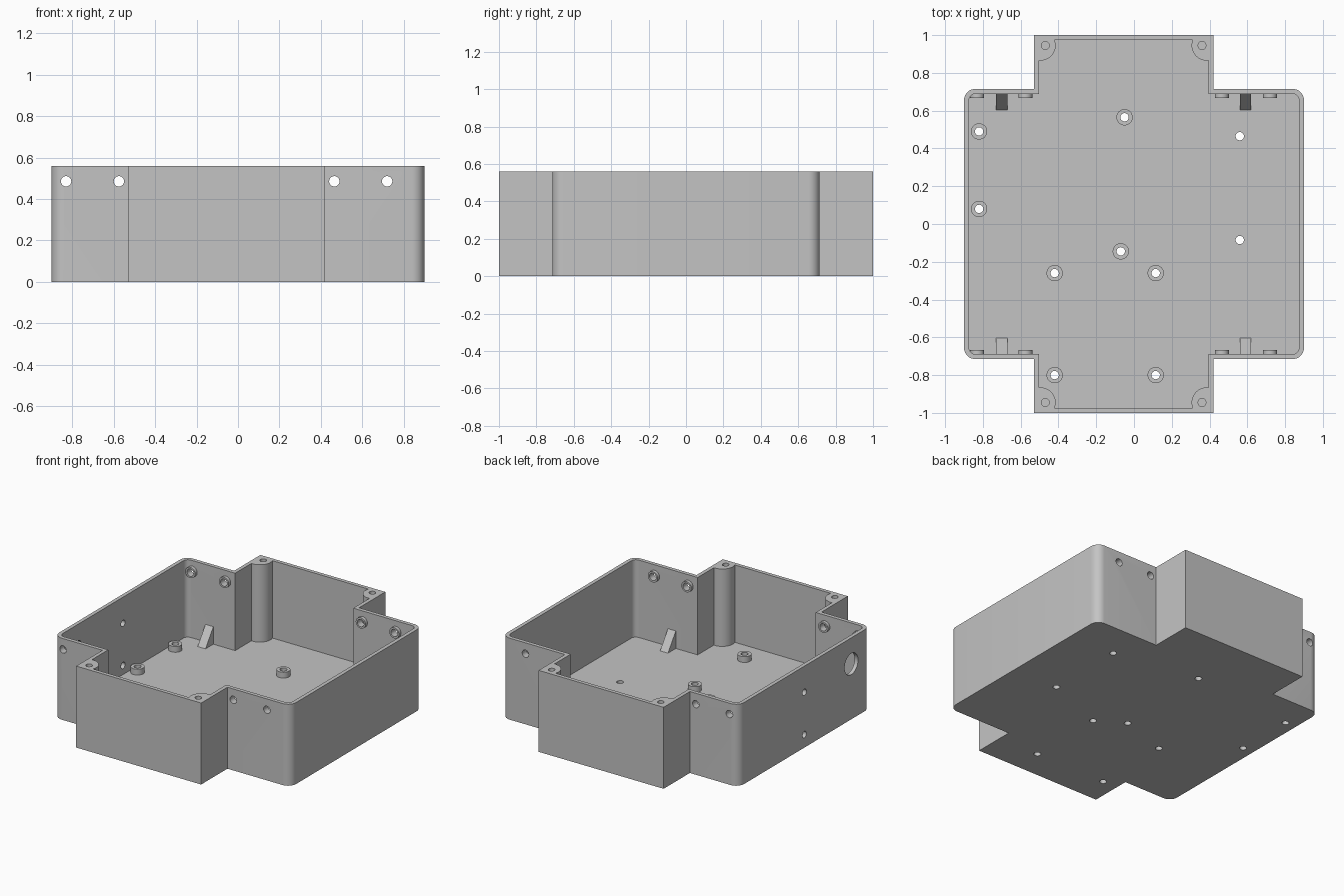
import bpy, bmesh, math
from mathutils import Matrix, Vector

cube = bpy.data.objects.get("Cube")
if cube:
    bpy.data.objects.remove(cube)

HEIGHT, WALL, FLOOR = 0.56, 0.026, 0.028
BODY_X, BODY_Y, CORNER = 0.90, 0.715, 0.06
TAB_MID, TAB_HALF, TAB_Y = -0.055, 0.475, 1.0
POST_X, POST_Y, POST_R = 0.44, 0.945, 0.08      # x measured from the tab centre
SCREW_X = (0.52, 0.775)                         # wall screws, from the tab centre
SCREW_Z, HOLE_R = 0.485, 0.025

grey = bpy.data.materials.new("plain grey")
grey.use_nodes = True
grey.diffuse_color = (0.55, 0.55, 0.55, 1)
grey.node_tree.nodes["Principled BSDF"].inputs["Base Color"].default_value = grey.diffuse_color


def finish(bm, name):
    bmesh.ops.recalc_face_normals(bm, faces=bm.faces)
    mesh = bpy.data.meshes.new(name)
    bm.to_mesh(mesh)
    bm.free()
    mesh.materials.append(grey)
    obj = bpy.data.objects.new(name, mesh)
    bpy.context.collection.objects.link(obj)
    return obj


def smooth(obj):
    bpy.ops.object.select_all(action="DESELECT")
    obj.select_set(True)
    bpy.context.view_layer.objects.active = obj
    bpy.ops.object.shade_smooth_by_angle(angle=math.radians(30))


def arc(cx, cy, r, start, end, steps):
    angles = [start + (end - start) * i / steps for i in range(steps + 1)]
    return [(cx + r * math.cos(a), cy + r * math.sin(a)) for a in angles]


def outline(inset, posts):
    """Cross-shaped plan, optionally notched around the corner posts."""
    bx, by, ty = BODY_X - inset, BODY_Y - inset, TAB_Y - inset
    half, r = TAB_HALF - inset, CORNER - inset
    tab = [(half, ty)]
    if posts:
        start = 2 * math.pi - math.acos((half - POST_X) / POST_R)
        end = math.pi - math.asin((ty - POST_Y) / POST_R)
        tab = arc(POST_X, POST_Y, POST_R, start, end, 14)
    tab = [(half, by)] + tab
    path = arc(bx - r, by - r, r, 0, math.pi / 2, 8)
    path += [(TAB_MID + x, y) for x, y in tab]
    path += [(TAB_MID - x, y) for x, y in reversed(tab)]
    path += arc(r - bx, by - r, r, math.pi / 2, math.pi, 8)
    return path + [(x, -y) for x, y in reversed(path)]


def prism(path, z0, z1, name):
    bm = bmesh.new()
    face = bm.faces.new([bm.verts.new((x, y, z0)) for x, y in path])
    top = bmesh.ops.extrude_face_region(bm, geom=[face])["geom"]
    verts = [v for v in top if isinstance(v, bmesh.types.BMVert)]
    bmesh.ops.translate(bm, verts=verts, vec=(0, 0, z1 - z0))
    return finish(bm, name)


def add_cylinder(bm, centre, axis, r, length):
    turn = Vector((0, 0, 1)).rotation_difference(Vector(axis)).to_matrix().to_4x4()
    bmesh.ops.create_cone(bm, cap_ends=True, segments=32, radius1=r, radius2=r,
                          depth=length, matrix=Matrix.Translation(centre) @ turn)


def ring(name, base, axis, outer, inner, length):
    """Tube standing on base and rising along axis."""
    bm = bmesh.new()
    turn = Vector((0, 0, 1)).rotation_difference(Vector(axis)).to_matrix().to_4x4()
    place = Matrix.Translation(base) @ turn
    loops = []
    for r, z in ((inner, 0), (outer, 0), (outer, length), (inner, length)):
        loops.append([bm.verts.new(place @ Vector((x, y, z)))
                      for x, y in arc(0, 0, r, 0, 2 * math.pi, 32)[:-1]])
    for k in range(4):
        a, b = loops[k], loops[(k + 1) % 4]
        for i in range(32):
            j = (i + 1) % 32
            bm.faces.new((a[i], a[j], b[j], b[i]))
    smooth(finish(bm, name))


def cut(obj, cutter):
    mod = obj.modifiers.new("cut", "BOOLEAN")
    mod.operation, mod.solver, mod.object = "DIFFERENCE", "EXACT", cutter
    bpy.context.view_layer.objects.active = obj
    bpy.ops.object.modifier_apply(modifier=mod.name)
    bpy.data.objects.remove(cutter)


# Hollow enclosure with corner posts left standing
shell = prism(outline(0, False), 0, HEIGHT, "enclosure_shell")
cut(shell, prism(outline(WALL, True), FLOOR, HEIGHT + 0.1, "cavity_cutter"))

# All drilled holes
standoffs = [(-0.82, 0.49), (-0.82, 0.08), (-0.05, 0.565), (-0.07, -0.145),
             (-0.42, -0.26), (0.115, -0.26), (-0.42, -0.8), (0.115, -0.8)]
floor_holes = standoffs + [(0.56, 0.465), (0.56, -0.085)]
bm = bmesh.new()
for x, y in floor_holes:
    add_cylinder(bm, (x, y, 0), (0, 0, 1), 0.022, 0.2)
for side in (-1, 1):
    for end in (-1, 1):
        add_cylinder(bm, (TAB_MID + side * 0.415, end * POST_Y, HEIGHT), (0, 0, 1), 0.021, 0.4)
        for x in SCREW_X:
            add_cylinder(bm, (TAB_MID + side * x, end * BODY_Y, SCREW_Z), (0, 1, 0), HOLE_R, 0.15)
for y, z, r in ((-0.51, 0.38, 0.073), (0, 0.38, 0.022), (0, 0.09, 0.022)):
    add_cylinder(bm, (-BODY_X, y, z), (1, 0, 0), r, 0.15)
cut(shell, finish(bm, "hole_cutter"))
smooth(shell)

# Floor standoffs
for x, y in standoffs:
    ring("floor_standoff", (x, y, FLOOR), (0, 0, 1), 0.043, 0.022, 0.04)

# Wall screw bosses and floor wedges
inner_y = BODY_Y - WALL
for side in (-1, 1):
    for end in (-1, 1):
        for x in SCREW_X:
            ring("screw_boss", (TAB_MID + side * x, end * inner_y, SCREW_Z),
                 (0, -end, 0), 0.037, HOLE_R, 0.022)
        bm = bmesh.new()
        x = TAB_MID + side * 0.645
        sides = [[bm.verts.new((x + dx, end * y, z)) for y, z in
                  ((inner_y, FLOOR), (inner_y - 0.085, FLOOR), (inner_y, FLOOR + 0.12))]
                 for dx in (-0.03, 0.03)]
        bm.faces.new(sides[0])
        bm.faces.new(sides[1])
        for i in range(3):
            j = (i + 1) % 3
            bm.faces.new((sides[0][i], sides[0][j], sides[1][j], sides[1][i]))
        finish(bm, "floor_wedge")
